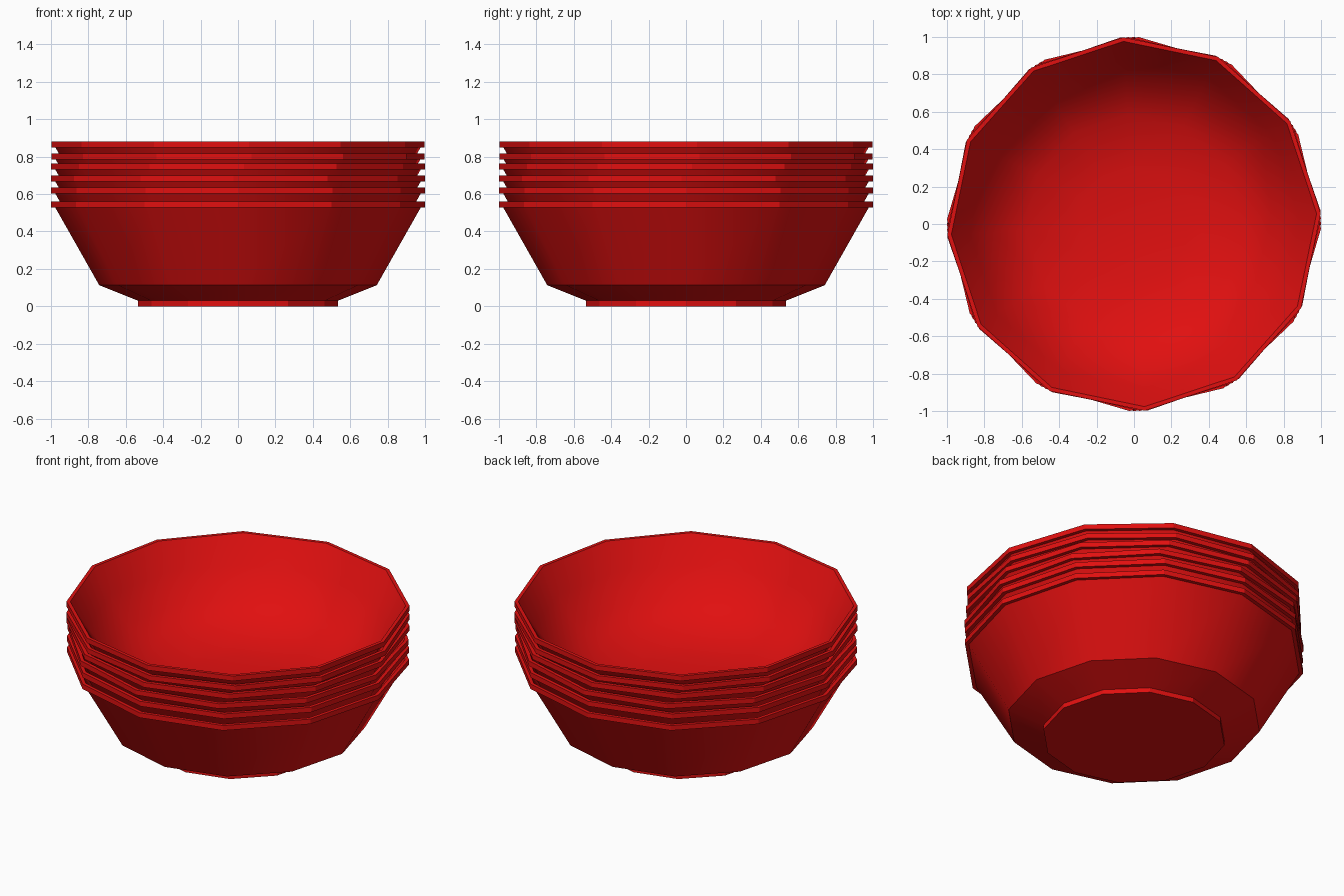
import bpy, bmesh
from math import cos, sin, pi, radians

if "Cube" in bpy.data.objects:
    bpy.data.objects.remove(bpy.data.objects["Cube"])

SIDES = 12

# Bowl cross-section (radius, height): foot, outer wall, rim, then rounded inside
PROFILE = [
    (0.535, 0.0), (0.535, 0.03), (0.742, 0.113), (0.977, 0.528),
    (1.0, 0.528), (1.0, 0.56), (0.978, 0.56),
    (0.88, 0.40), (0.76, 0.24), (0.58, 0.13), (0.30, 0.08),
]
FLOOR_Z = 0.07

# Height and slight twist (degrees) of each bowl in the stack
STACK = [(0, 0), (0.075, 0.3), (0.139, -1.4), (0.203, 1.8), (0.257, 4.1), (0.32, 3.3)]

red = bpy.data.materials.new("red_plastic")
red.diffuse_color = (0.75, 0.005, 0.005, 1)
red.use_nodes = True
red.node_tree.nodes["Principled BSDF"].inputs["Base Color"].default_value = red.diffuse_color


def make_bowl_mesh():
    bm = bmesh.new()
    rings = [[bm.verts.new((r * cos(2 * pi * i / SIDES), r * sin(2 * pi * i / SIDES), z))
              for i in range(SIDES)] for r, z in PROFILE]
    for a, b in zip(rings, rings[1:]):
        for i in range(SIDES):
            j = (i + 1) % SIDES
            bm.faces.new((a[i], a[j], b[j], b[i]))
    # Closed underside and inner floor
    bm.faces.new(rings[0][::-1])
    centre = bm.verts.new((0, 0, FLOOR_Z))
    for i in range(SIDES):
        bm.faces.new((rings[-1][i], rings[-1][(i + 1) % SIDES], centre))
    bmesh.ops.recalc_face_normals(bm, faces=bm.faces)
    mesh = bpy.data.meshes.new("bowl")
    bm.to_mesh(mesh)
    bm.free()
    mesh.materials.append(red)
    return mesh


# Stack of nested bowls; walls smooth, rim and foot facets stay flat
for n, (height, twist) in enumerate(STACK, 1):
    bowl = bpy.data.objects.new(f"bowl_{n}", make_bowl_mesh())
    bowl.location.z = height
    bowl.rotation_euler.z = radians(twist)
    bpy.context.collection.objects.link(bowl)
    bpy.ops.object.select_all(action='DESELECT')
    bowl.select_set(True)
    bpy.context.view_layer.objects.active = bowl
    bpy.ops.object.shade_smooth_by_angle(angle=radians(29.5))
